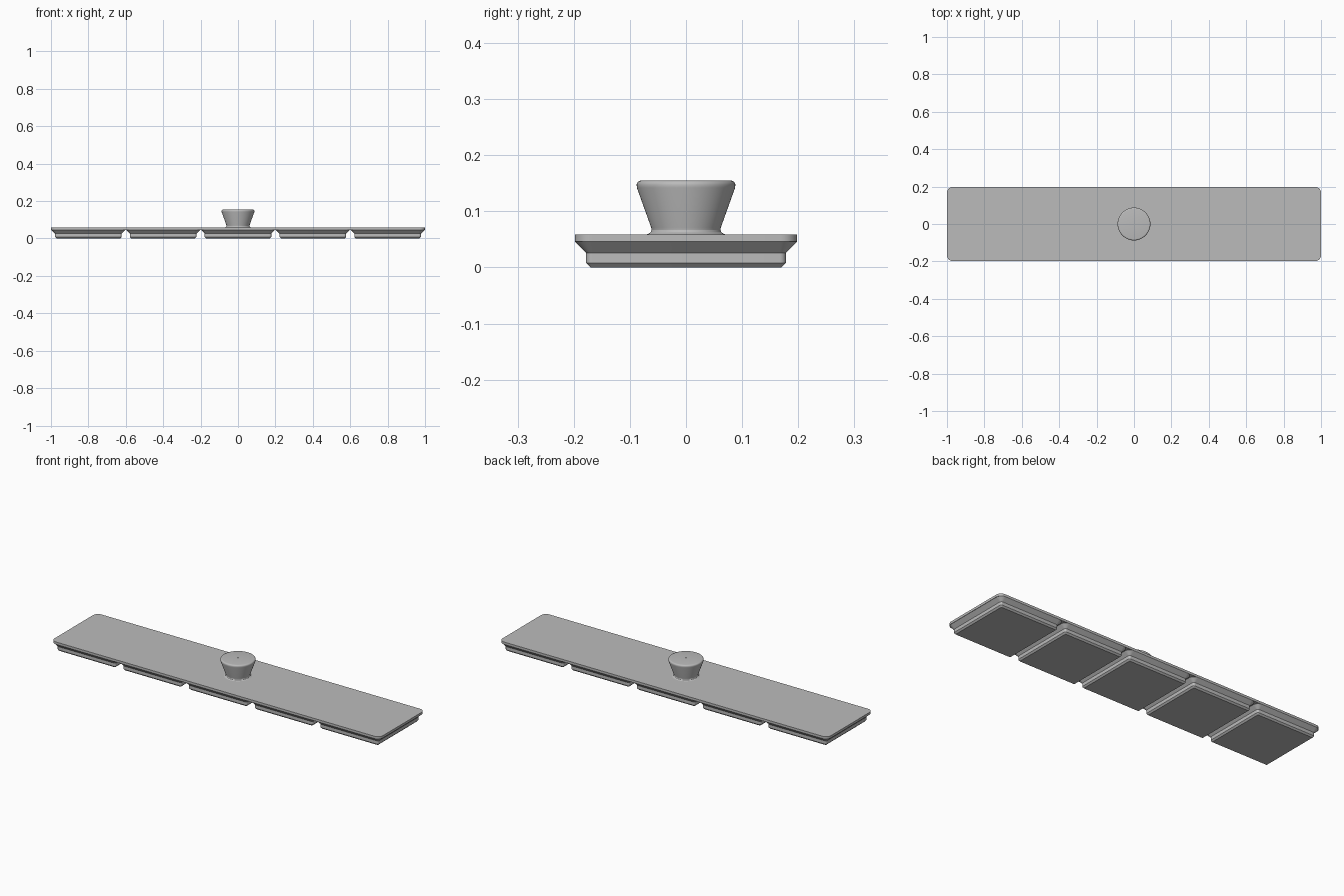
import bpy, bmesh, math

if "Cube" in bpy.data.objects:
    bpy.data.objects.remove(bpy.data.objects["Cube"])

grey = bpy.data.materials.new("plain grey")
grey.diffuse_color = (0.5, 0.5, 0.5, 1)
grey.use_nodes = True
grey.node_tree.nodes["Principled BSDF"].inputs["Base Color"].default_value = grey.diffuse_color


def finish(name, bm):
    bmesh.ops.recalc_face_normals(bm, faces=bm.faces[:])
    me = bpy.data.meshes.new(name)
    bm.to_mesh(me)
    bm.free()
    me.materials.append(grey)
    ob = bpy.data.objects.new(name, me)
    bpy.context.collection.objects.link(ob)
    bpy.ops.object.select_all(action='DESELECT')
    ob.select_set(True)
    bpy.context.view_layer.objects.active = ob
    bpy.ops.object.shade_smooth_by_angle(angle=math.radians(25))
    return ob


def rounded_rect(cx, hx, hy, r, z, n=8):
    """Points of a rounded rectangle centred on (cx, 0)."""
    pts = []
    for q, (sx, sy) in enumerate([(1, 1), (-1, 1), (-1, -1), (1, -1)]):
        for i in range(n + 1):
            a = math.pi / 2 * (q + i / n)
            pts.append((cx + sx * (hx - r) + r * math.cos(a),
                        sy * (hy - r) + r * math.sin(a), z))
    return pts


def loft(name, loops):
    """Skin a stack of equal loops and cap both ends."""
    bm = bmesh.new()
    rings = [[bm.verts.new(p) for p in loop] for loop in loops]
    for a, b in zip(rings, rings[1:]):
        for i in range(len(a)):
            j = (i + 1) % len(a)
            bm.faces.new((a[i], a[j], b[j], b[i]))
    bm.faces.new(rings[0][::-1])
    bm.faces.new(rings[-1])
    return finish(name, bm)


# Long flat lid plate
loft("lid_plate", [rounded_rect(0, 1.0, 0.198, 0.03, z) for z in (0.046, 0.059)])

# Five stepped plugs under the plate: (inset from plate edge, height)
steps = [(0.028, 0.0), (0.020, 0.008), (0.020, 0.026), (0.0, 0.046)]
for k in range(5):
    loft(f"plug_{k + 1}", [
        rounded_rect(0.4 * (k - 2), 0.198 - d, 0.198 - d, 0.031 - d, z)
        for d, z in steps])

# Flared knob with a filleted foot and rounded rim
profile = [(0.072, 0.0585), (0.067, 0.060), (0.063, 0.063), (0.0615, 0.067),
           (0.062, 0.071), (0.0875, 0.142)]
for i in range(6):
    a = math.radians(-15 + 105 * i / 5)
    profile.append((0.080 + 0.008 * math.cos(a), 0.147 + 0.008 * math.sin(a)))
# tiny dimple in the centre of the top
profile += [(0.004, 0.155), (0.004, 0.152)]
N = 64
loft("knob", [[(r * math.cos(2 * math.pi * i / N), r * math.sin(2 * math.pi * i / N), z)
               for i in range(N)] for r, z in profile])
